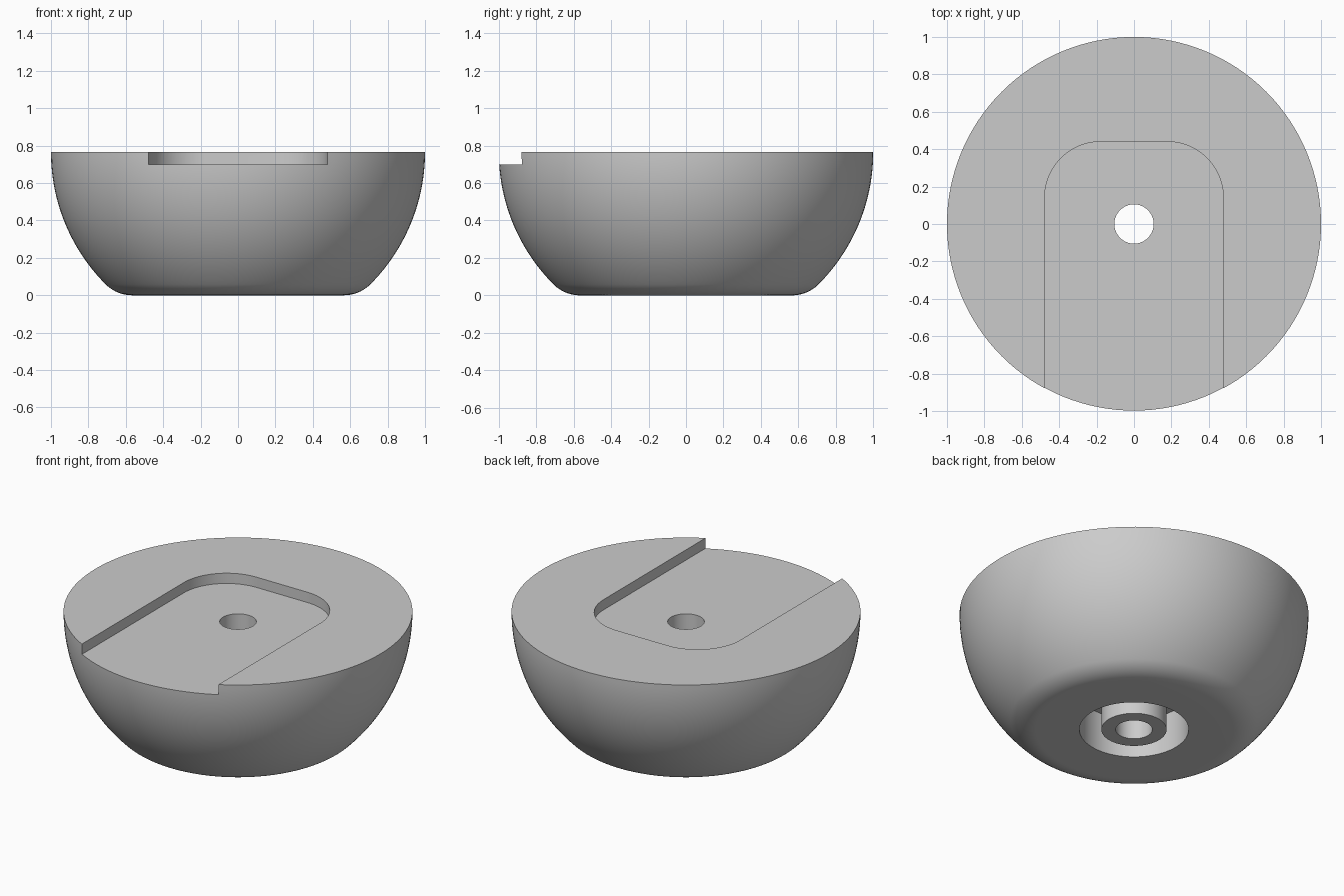
import bpy
import bmesh
from math import sin, cos, pi, atan2, sqrt

default = bpy.data.objects.get("Cube")
if default:
    bpy.data.objects.remove(default, do_unlink=True)

SEGMENTS = 128
HEIGHT = 0.765          # flat top, also the centre of the dome's unit radius
FILLET = 0.2            # rounding under the dome
HOLE_R, TUBE_R, CAVITY_R, CAVITY_TOP = 0.105, 0.187, 0.313, 0.25
SLOT_HALF, SLOT_BACK, SLOT_FLOOR, SLOT_R = 0.478, 0.44, 0.70, 0.3


def arc(cx, cy, radius, start, end, steps):
    angles = [start + (end - start) * i / steps for i in range(steps + 1)]
    return [(cx + radius * cos(a), cy + radius * sin(a)) for a in angles]


def finish(bm, name):
    bmesh.ops.recalc_face_normals(bm, faces=bm.faces)
    mesh = bpy.data.meshes.new(name)
    bm.to_mesh(mesh)
    bm.free()
    obj = bpy.data.objects.new(name, mesh)
    bpy.context.collection.objects.link(obj)
    return obj


def lathe(name, profile):
    """Revolve a closed (radius, z) profile around the z axis."""
    bm = bmesh.new()
    rings = []
    for i in range(SEGMENTS):
        a = 2 * pi * i / SEGMENTS
        rings.append([bm.verts.new((r * cos(a), r * sin(a), z)) for r, z in profile])
    for i, ring in enumerate(rings):
        following = rings[(i + 1) % SEGMENTS]
        for j in range(len(profile)):
            k = (j + 1) % len(profile)
            bm.faces.new((ring[j], following[j], following[k], ring[k]))
    return finish(bm, name)


def prism(name, outline, bottom, top):
    """Extrude a flat (x, y) outline upwards."""
    bm = bmesh.new()
    face = bm.faces.new([bm.verts.new((x, y, bottom)) for x, y in outline])
    result = bmesh.ops.extrude_face_region(bm, geom=[face])
    verts = [v for v in result["geom"] if isinstance(v, bmesh.types.BMVert)]
    bmesh.ops.translate(bm, verts=verts, vec=(0, 0, top - bottom))
    return finish(bm, name)


# Bowl body: dome, rounded base, annular cavity, central tube and through hole
fillet_x = sqrt((1 - FILLET) ** 2 - (HEIGHT - FILLET) ** 2)
join = atan2(FILLET - HEIGHT, fillet_x)
profile = arc(0, HEIGHT, 1, 0, join, 28)
profile += arc(fillet_x, FILLET, FILLET, join, -pi / 2, 12)[1:]
profile += [(CAVITY_R, 0), (CAVITY_R, CAVITY_TOP), (TUBE_R, CAVITY_TOP),
            (TUBE_R, 0), (HOLE_R, 0), (HOLE_R, HEIGHT)]
body = lathe("bowl_body", profile)

# Slot open to the front, with rounded back corners
cx, cy = SLOT_HALF - SLOT_R, SLOT_BACK - SLOT_R
outline = [(-SLOT_HALF, -1.2), (SLOT_HALF, -1.2)]
outline += arc(cx, cy, SLOT_R, 0, pi / 2, 20)
outline += arc(-cx, cy, SLOT_R, pi / 2, pi, 20)
cutter = prism("slot_cutter", outline, SLOT_FLOOR, HEIGHT + 0.2)

cut = body.modifiers.new("slot", "BOOLEAN")
cut.operation = "DIFFERENCE"
cut.solver = "EXACT"
cut.object = cutter

bpy.ops.object.select_all(action="DESELECT")
body.select_set(True)
bpy.context.view_layer.objects.active = body
bpy.ops.object.modifier_apply(modifier=cut.name)
bpy.data.objects.remove(cutter, do_unlink=True)

# Plain grey finish
grey = bpy.data.materials.new("light_grey")
grey.use_nodes = True
colour = (0.6, 0.6, 0.6, 1)
grey.diffuse_color = colour
grey.node_tree.nodes["Principled BSDF"].inputs["Base Color"].default_value = colour
body.data.materials.clear()
body.data.materials.append(grey)

bpy.ops.object.shade_smooth_by_angle(angle=pi / 6)
